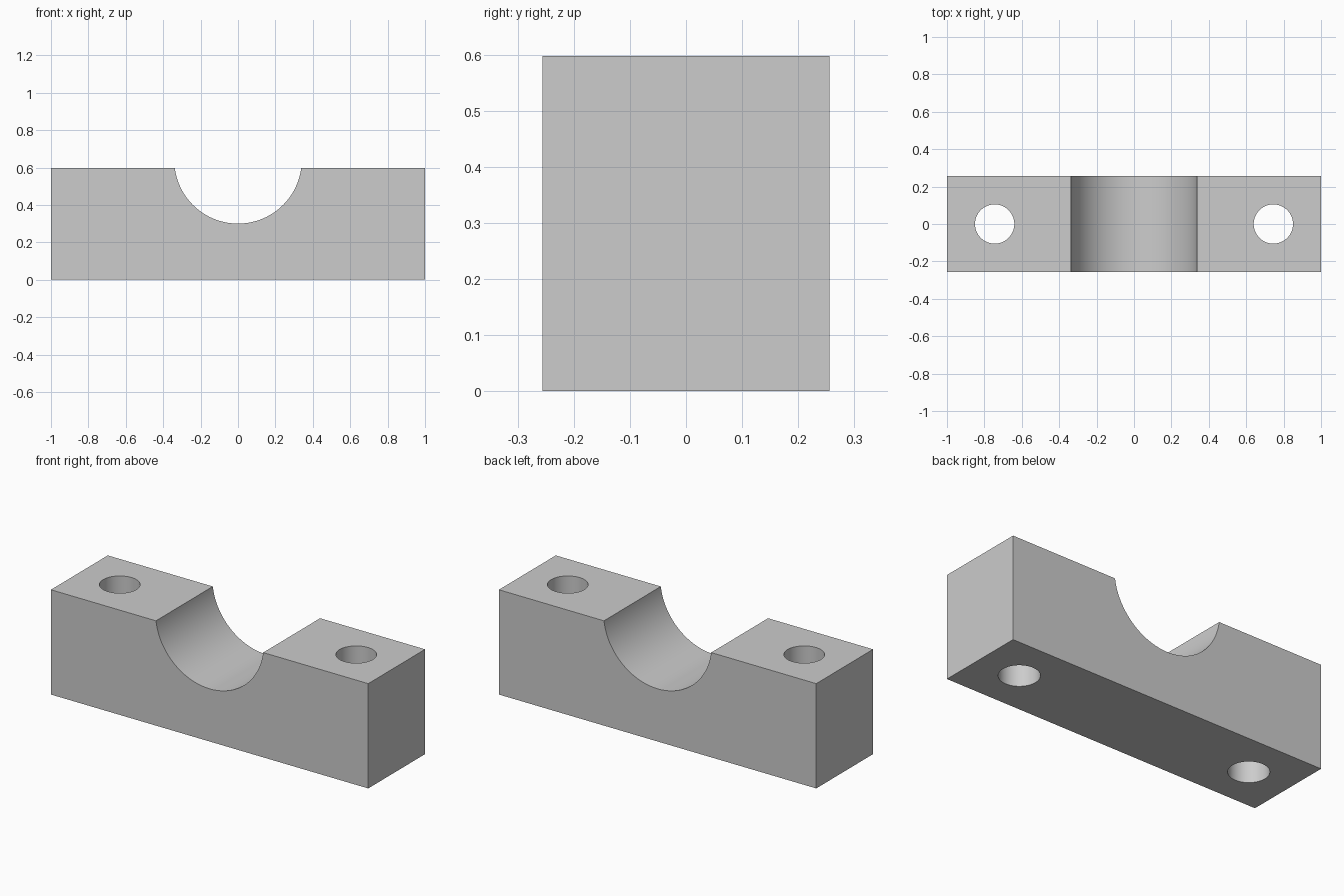
import bpy
import math

cube = bpy.data.objects.get("Cube")
if cube:
    bpy.data.objects.remove(cube, do_unlink=True)

LENGTH, DEPTH, HEIGHT = 2.0, 0.512, 0.597
GROOVE_RADIUS, GROOVE_Z = 0.341, 0.641
HOLE_RADIUS, HOLE_X = 0.105, 0.745

grey = bpy.data.materials.new("plain grey")
grey.use_nodes = True
colour = (0.604, 0.604, 0.604, 1)
grey.diffuse_color = colour
grey.node_tree.nodes["Principled BSDF"].inputs["Base Color"].default_value = colour

# Solid block
bpy.ops.mesh.primitive_cube_add(size=1, location=(0, 0, HEIGHT / 2))
block = bpy.context.object
block.name = "clamp_block"
block.scale = (LENGTH, DEPTH, HEIGHT)
bpy.ops.object.transform_apply(location=True, rotation=False, scale=True)
block.data.materials.append(grey)


def cut_cylinder(name, radius, location, rotation=(0, 0, 0)):
    """Bore a round cut through the block and discard the cutter."""
    bpy.ops.mesh.primitive_cylinder_add(
        vertices=96, radius=radius, depth=2, location=location, rotation=rotation)
    cutter = bpy.context.object
    cutter.name = name
    cutter.hide_render = True
    cutter.data.materials.append(grey)
    cut = block.modifiers.new(name, "BOOLEAN")
    cut.operation = "DIFFERENCE"
    cut.solver = "EXACT"
    cut.object = cutter
    bpy.ops.object.select_all(action="DESELECT")
    block.select_set(True)
    bpy.context.view_layer.objects.active = block
    bpy.ops.object.modifier_apply(modifier=cut.name)
    bpy.data.objects.remove(cutter, do_unlink=True)


# Shaft groove across the top, running front to back
cut_cylinder("groove_cutter", GROOVE_RADIUS, (0, 0, GROOVE_Z), (math.pi / 2, 0, 0))

# Vertical bolt holes on both sides
for side in (-1, 1):
    cut_cylinder("hole_cutter", HOLE_RADIUS, (side * HOLE_X, 0, HEIGHT / 2))

# Smooth bores with crisp edges
bpy.ops.object.shade_smooth_by_angle(angle=math.radians(30))
